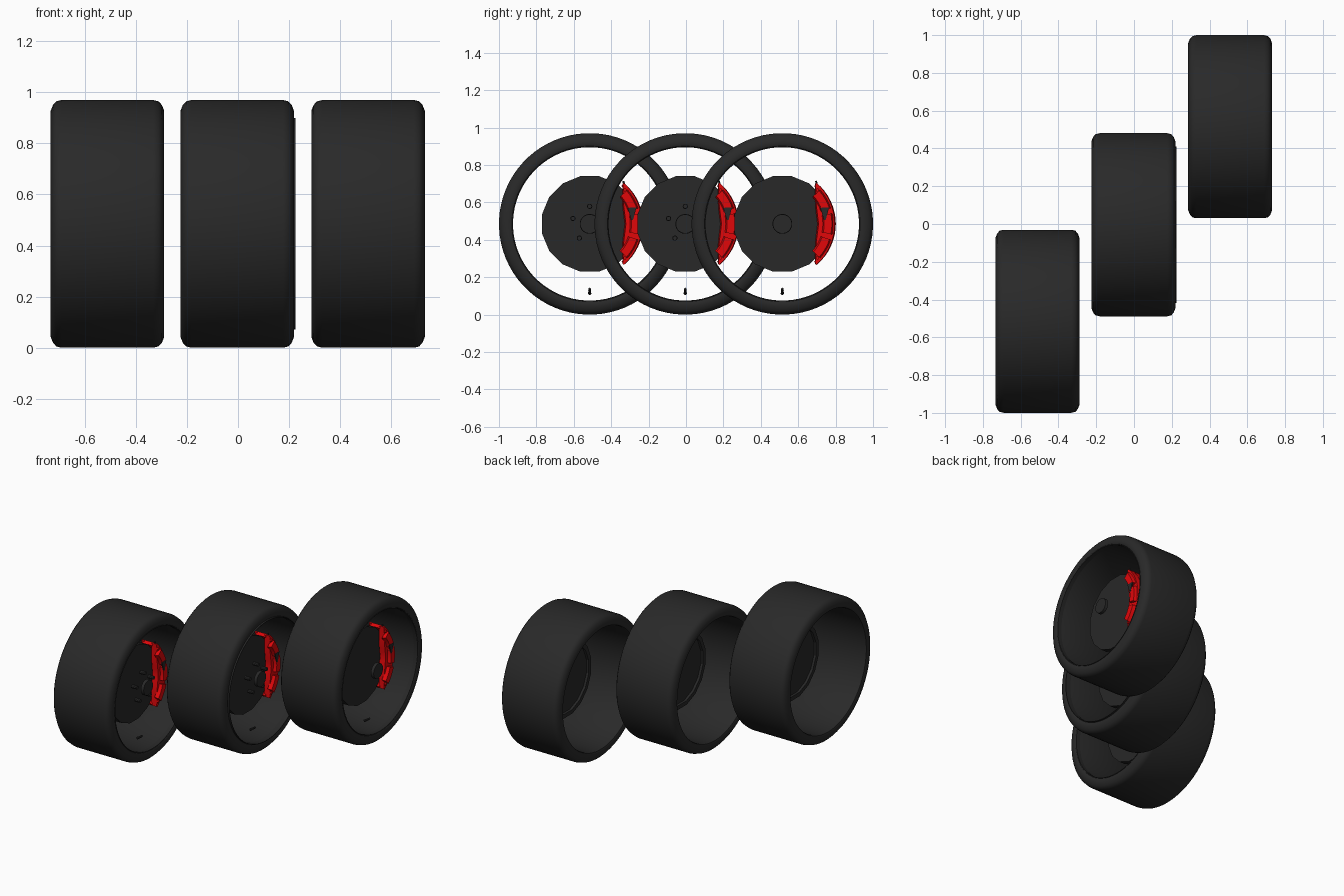
import bpy, bmesh, math
from mathutils import Vector, Matrix

if "Cube" in bpy.data.objects:
    bpy.data.objects.remove(bpy.data.objects["Cube"])


def mat(name, rgb):
    m = bpy.data.materials.new(name)
    m.diffuse_color = (*rgb, 1)
    m.use_nodes = True
    m.node_tree.nodes["Principled BSDF"].inputs["Base Color"].default_value = m.diffuse_color
    return m


RUBBER = mat("tyre black", (0.022, 0.022, 0.022))
METAL = mat("dark metal", (0.021, 0.021, 0.021))
RED = mat("caliper red", (0.75, 0.002, 0.003))


def finish(name, bm, material, loc, smooth=35):
    bmesh.ops.recalc_face_normals(bm, faces=bm.faces[:])
    me = bpy.data.meshes.new(name)
    bm.to_mesh(me)
    bm.free()
    me.materials.append(material)
    ob = bpy.data.objects.new(name, me)
    ob.location = loc
    bpy.context.collection.objects.link(ob)
    if smooth:
        bpy.ops.object.select_all(action='DESELECT')
        ob.select_set(True)
        bpy.context.view_layer.objects.active = ob
        bpy.ops.object.shade_smooth_by_angle(angle=math.radians(smooth))
    return ob


def lathe(name, profile, n, material, loc, smooth=35):
    """Closed (x, radius) profile turned round the x axis."""
    bm = bmesh.new()
    rings = []
    for i in range(n):
        a = 2 * math.pi * (i + 0.5) / n
        rings.append([bm.verts.new((x, r * math.cos(a), r * math.sin(a))) for x, r in profile])
    for i in range(n):
        p, q = rings[i], rings[(i + 1) % n]
        for j in range(len(profile)):
            k = (j + 1) % len(profile)
            bm.faces.new((p[j], p[k], q[k], q[j]))
    return finish(name, bm, material, loc, smooth)


def rod(name, a, b, r1, r2, n, material, loc, smooth=35):
    """Cylinder or cone from point a to point b."""
    a, b = Vector(a), Vector(b)
    d = b - a
    m = Matrix.Translation((a + b) / 2) @ d.to_track_quat('Z', 'Y').to_matrix().to_4x4()
    # half-step turn puts flat sides at the top and the sides
    m = m @ Matrix.Rotation(math.pi / n, 4, 'Z')
    bm = bmesh.new()
    bmesh.ops.create_cone(bm, cap_ends=True, segments=n, radius1=r1, radius2=r2,
                          depth=d.length, matrix=m)
    return finish(name, bm, material, loc, smooth)


def band(name, inner, outer, x0, x1, material, loc, inset=0.0):
    """Strip between two matching (y, z) lines, extruded along x; the cap at x1 is inset."""
    bm = bmesh.new()
    sections = []
    for p, q in zip(inner, outer):
        p, q = Vector(p), Vector(q)
        s = (q - p) * inset
        sections.append([bm.verts.new((x0, *p)), bm.verts.new((x0, *q)),
                         bm.verts.new((x1, *(q - s))), bm.verts.new((x1, *(p + s)))])
    for s, t in zip(sections, sections[1:]):
        for j in range(4):
            k = (j + 1) % 4
            bm.faces.new((s[j], s[k], t[k], t[j]))
    bm.faces.new(sections[0])
    bm.faces.new(sections[-1])
    return finish(name, bm, material, loc, 25)


def arc(r, a0, a1, n):
    return [(r * math.cos(math.radians(a0 + (a1 - a0) * i / n)),
             r * math.sin(math.radians(a0 + (a1 - a0) * i / n))) for i in range(n + 1)]


def wheel(tag, loc, studs, lip, cap_x):
    # tyre with bevelled shoulders and open barrel
    half = [(0.180, 0.485), (0.200, 0.480), (0.213, 0.466), (0.222, 0.443),
            (0.222, 0.425), (0.218, 0.416), (0.208, 0.412)]
    lathe("tyre_" + tag, half + [(-x, r) for x, r in reversed(half)], 72, RUBBER, loc)
    # thin rim lip on the outer edge
    lathe("rim_lip_" + tag, [(0.19, 0.414), (lip, 0.414), (lip, 0.410), (0.19, 0.410)],
          72, METAL, loc)

    # brake disc with a raised ring on its back
    rod("brake_disc_" + tag, (0.052, 0, 0), (0.08, 0, 0), 0.260, 0.260, 16, METAL, loc, 0)
    lathe("brake_disc_back_ring_" + tag, [(0.035, 0.260), (0.052, 0.260), (0.052, 0.232), (0.035, 0.232)],
          16, METAL, loc, 0)
    # centre cap and wheel nuts stand clear of the disc
    rod("centre_cap_" + tag, (cap_x - 0.02, 0, 0), (cap_x, 0, 0), 0.053, 0.051, 24, METAL, loc)
    if studs:
        for i in range(5):
            a = math.radians(90 + 72 * i)
            y, z = 0.094 * math.cos(a), 0.094 * math.sin(a)
            rod(f"wheel_nut_{tag}_{i + 1}", (0.125, y, z), (0.165, y, z), 0.014, 0.012, 10, METAL, loc)

    # valve stem with cap
    rod("valve_stem_" + tag, (0.10, 0, -0.372), (0.125, 0, -0.355), 0.009, 0.006, 10, METAL, loc)
    rod("valve_cap_" + tag, (0.125, 0, -0.355), (0.138, 0, -0.346), 0.008, 0.006, 10, METAL, loc)

    # caliper: two halves with a straight inner edge, bridged over the disc
    rim = arc(0.286, -50, 50, 16)
    chord = [(0.176 + 0.012 * max(0, 1 - abs(z) / 0.1), z * 0.98) for y, z in rim]
    band("caliper_outer_" + tag, chord, rim, 0.086, 0.125, RED, loc, 0.06)
    band("caliper_inner_" + tag, chord, rim, 0.030, 0.010, RED, loc, 0.06)
    band("caliper_bridge_" + tag, arc(0.264, -50, 50, 16), rim, 0.02, 0.095, RED, loc)
    # raised piston housings on the outer half
    for i, a in enumerate((-30, 0, 30)):
        band(f"piston_housing_{tag}_{i + 1}", arc(0.215, a - 12, a + 12, 4),
             arc(0.274, a - 12, a + 12, 4), 0.12, 0.146, RED, loc, 0.15)
    # dark recess, end bolts and bleed nipple
    band("caliper_recess_" + tag, [(0.222, 0.022), (0.203, 0.086)], [(0.232, 0.022), (0.250, 0.088)],
         0.140, 0.148, METAL, loc)
    for i, a in enumerate((-44, 44)):
        y, z = 0.262 * math.cos(math.radians(a)), 0.262 * math.sin(math.radians(a))
        rod(f"caliper_bolt_{tag}_{i + 1}", (0.12, y, z), (0.135, y, z), 0.009, 0.009, 6, RED, loc)
    rod("bleed_nipple_" + tag, (0.11, 0.185, 0.205), (0.11, 0.18, 0.23), 0.007, 0.005, 8, METAL, loc)


wheel("front", (-0.511, -0.515, 0.485), True, 0.219, 0.185)
wheel("middle", (-0.003, -0.004, 0.485), True, 0.228, 0.185)
wheel("rear", (0.509, 0.515, 0.485), False, 0.219, 0.205)
